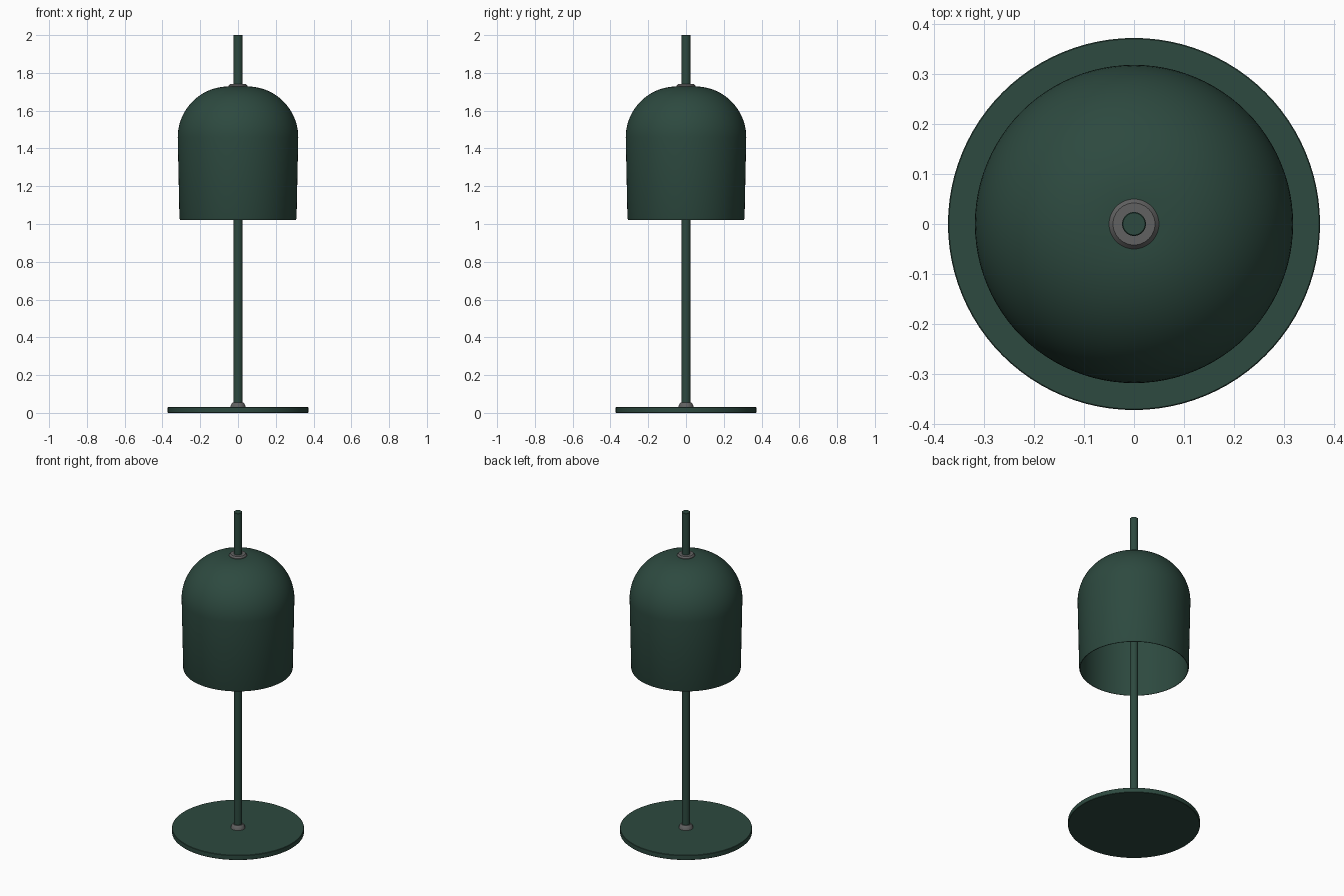
import bpy, bmesh, math

if "Cube" in bpy.data.objects:
    bpy.data.objects.remove(bpy.data.objects["Cube"])


def material(name, rgb):
    m = bpy.data.materials.new(name)
    m.diffuse_color = (*rgb, 1)
    m.use_nodes = True
    m.node_tree.nodes["Principled BSDF"].inputs["Base Color"].default_value = m.diffuse_color
    return m


def lathe(name, profile, mat, sides=96, closed=False):
    """Spin a (radius, z) profile around the z axis."""
    bm = bmesh.new()
    verts = [bm.verts.new((r, 0, z)) for r, z in profile]
    pairs = list(zip(verts, verts[1:]))
    if closed:
        pairs.append((verts[-1], verts[0]))
    edges = [bm.edges.new(p) for p in pairs]
    bmesh.ops.spin(bm, geom=verts + edges, cent=(0, 0, 0), axis=(0, 0, 1),
                   angle=math.tau, steps=sides, use_merge=False)
    bmesh.ops.remove_doubles(bm, verts=bm.verts, dist=1e-5)
    bmesh.ops.recalc_face_normals(bm, faces=bm.faces)
    mesh = bpy.data.meshes.new(name)
    bm.to_mesh(mesh)
    bm.free()
    obj = bpy.data.objects.new(name, mesh)
    bpy.context.collection.objects.link(obj)
    mesh.materials.append(mat)
    bpy.ops.object.select_all(action='DESELECT')
    obj.select_set(True)
    bpy.context.view_layer.objects.active = obj
    bpy.ops.object.shade_smooth_by_angle(angle=math.radians(35))
    return obj


def shell(offset, steps=24):
    """Shade wall from the hole at the top down to the rim."""
    arc = [(0.05 + (0.269 - offset) * math.sin(a), 1.459 + (0.269 - offset) * math.cos(a))
           for a in (i * math.pi / 2 / steps for i in range(steps + 1))]
    return [(0.024, 1.728 - offset)] + arc + [(0.310 - offset, 1.03)]


green = material("green_paint", (0.026, 0.067, 0.050))
grey = material("dark_metal", (0.12, 0.12, 0.12))

# Round foot plate and full-height pole
lathe("base", [(0, 0), (0.371, 0), (0.373, 0.002), (0.373, 0.028), (0.371, 0.03), (0, 0.03)], green)
lathe("pole", [(0, 0.03), (0.024, 0.03), (0.024, 1.998), (0.022, 2.0), (0, 2.0)], green, 48)

# Hollow bell shade with a softened rim
lathe("shade", shell(0) + [(0.307, 1.022), (0.304, 1.022)] + shell(0.006)[::-1],
      green, closed=True)

# Collars where the pole meets the base and the shade
lathe("base_collar", [(0.024, 0.03), (0.041, 0.03), (0.039, 0.038), (0.034, 0.048),
                      (0.028, 0.055), (0.024, 0.055)], grey, 48, True)
lathe("shade_collar", [(0.024, 1.725), (0.05, 1.725), (0.05, 1.731), (0.042, 1.74),
                       (0.024, 1.74)], grey, 48, True)
